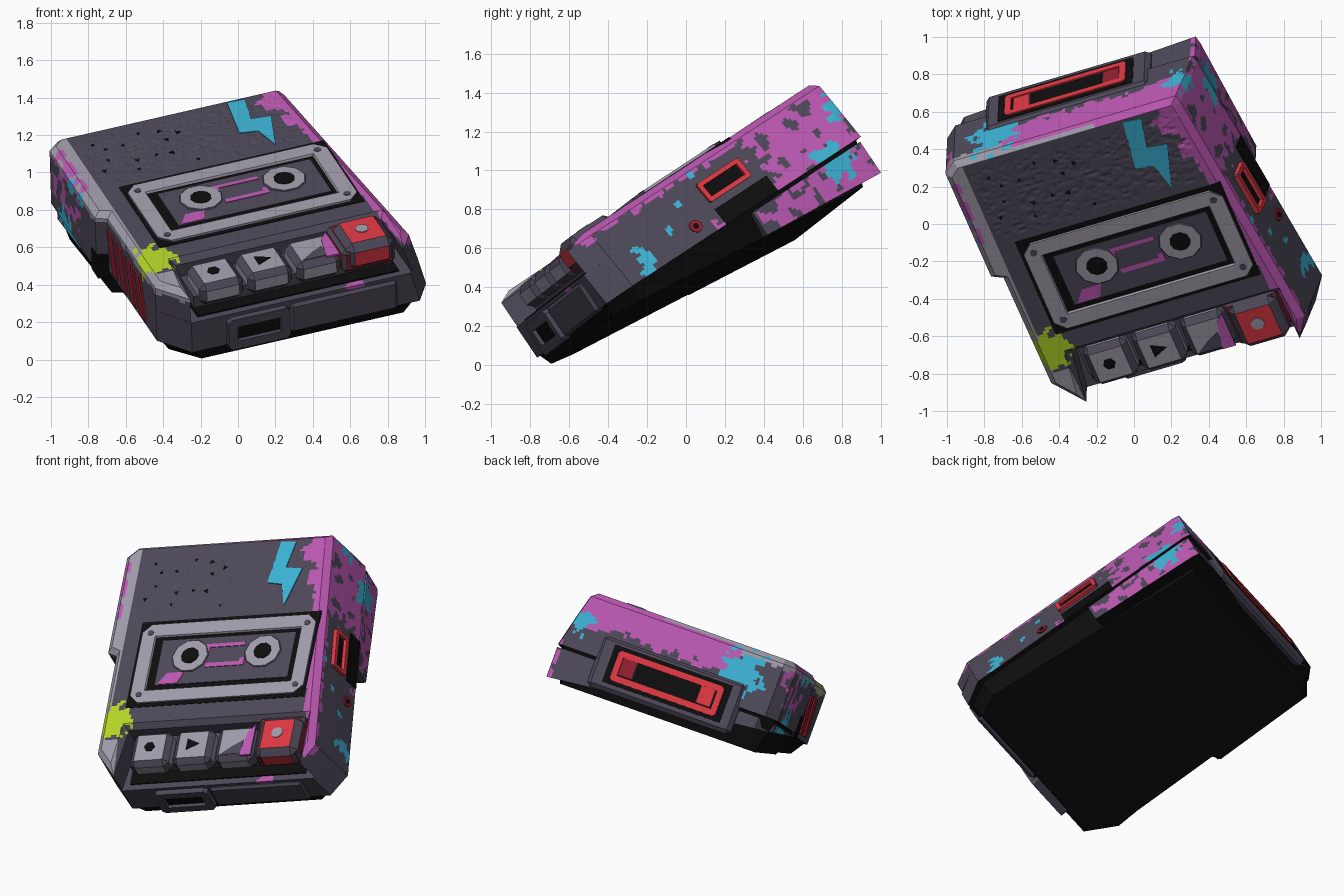
import bpy, bmesh, math, random
from mathutils import Vector, Matrix, noise

random.seed(4)
cube = bpy.data.objects.get("Cube")
if cube:
    bpy.data.objects.remove(cube)

# Flat colours
COLOURS = {
    "dark_purple": (0.075, 0.066, 0.098), "grey": (0.35, 0.33, 0.40),
    "pink": (0.51, 0.10, 0.45), "cyan": (0.045, 0.45, 0.66),
    "red": (0.72, 0.038, 0.055), "dark_red": (0.28, 0.014, 0.028),
    "lime": (0.46, 0.68, 0.02), "black": (0.004, 0.004, 0.004)}
PURPLE, GREY, PINK, CYAN, RED, DARK_RED, LIME, BLACK = range(len(COLOURS))
mats = []
for name, rgb in COLOURS.items():
    m = bpy.data.materials.new(name)
    m.use_nodes = True
    m.diffuse_color = (*rgb, 1)
    m.node_tree.nodes["Principled BSDF"].inputs["Base Color"].default_value = (*rgb, 1)
    mats.append(m)

# Tilt of the whole device: across, along and out of its face
u = Vector((0.937, 0.275, 0.214)).normalized()
v = Vector((-0.347, 0.782, 0.515))
v = (v - u * u.dot(v)).normalized()
TILT = Matrix.Translation((0.03, -0.18, 0.885)) @ Matrix((u, v, u.cross(v))).transposed().to_4x4()
SIDE = 3  # axis code for parts lying on the oblique side wall


def flare(w):
    return 0.28 * min(-w, 0.35)


def wall(b, w):
    return 0.622 - 0.1 * b + flare(w)


def finish(name, bm):
    me = bpy.data.meshes.new(name)
    bm.transform(TILT)
    bm.to_mesh(me)
    bm.free()
    for m in mats:
        me.materials.append(m)
    bpy.context.collection.objects.link(bpy.data.objects.new(name, me))


def solid(outline, h0, h1, colour, axis=2):
    """Prism of an outline, extruded along one local axis."""
    place = [lambda p, q, h: (h, p, q), lambda p, q, h: (p, h, q),
             lambda p, q, h: (p, q, h), lambda p, q, h: (h + wall(p, q), p, q)][axis]
    bm = bmesh.new()
    rings = [[bm.verts.new(place(p, q, h)) for p, q in outline] for h in (h0, h1)]
    n = len(outline)
    for ring in rings:
        bm.faces.new(ring)
    for i in range(n):
        j = (i + 1) % n
        bm.faces.new((rings[0][i], rings[0][j], rings[1][j], rings[1][i]))
    bmesh.ops.recalc_face_normals(bm, faces=bm.faces)
    for f in bm.faces:
        f.material_index = colour
    return bm


def rect(p0, p1, q0, q1):
    return [(p0, q0), (p1, q0), (p1, q1), (p0, q1)]


def circle(p, q, r, n=14):
    return [(p + r * math.cos(math.tau * i / n), q + r * math.sin(math.tau * i / n))
            for i in range(n)]


def soften(bm, size, test=lambda e: True):
    bmesh.ops.bevel(bm, geom=[e for e in bm.edges if test(e)], offset=size,
                    segments=1, affect='EDGES', clamp_overlap=True)


def prism(name, outline, h0, h1, colour, axis=2, bevel=0):
    bm = solid(outline, h0, h1, colour, axis)
    if bevel:
        soften(bm, bevel)
    finish(name, bm)


def frame(name, outline, h0, h1, colour, floor, axis, rim, depth, chamfer):
    """Raised block whose outer face is inset and sunk."""
    bm = solid(outline, h0, h1, colour, axis)
    k = axis % 3
    soften(bm, chamfer,
           lambda e: abs(e.verts[0].co[k] - e.verts[1].co[k]) > abs(h1 - h0) * 0.9)
    side = Vector([(h1 - h0) * (i == k) for i in range(3)]).normalized()
    bm.normal_update()
    f = max(bm.faces, key=lambda f: f.normal.dot(side) + f.calc_center_median().dot(side))
    bmesh.ops.inset_region(bm, faces=[f], thickness=rim)
    bmesh.ops.inset_region(bm, faces=[f], thickness=0.006)
    bmesh.ops.translate(bm, verts=f.verts[:], vec=-side * depth)
    f.material_index = floor
    finish(name, bm)


# Painted blobs: position, radius, colour
BLOBS = [((-0.65, -0.40, 0), 0.11, LIME), ((-0.5, 0.9, -0.17), 0.125, CYAN),
         ((0.55, 0.89, -0.19), 0.075, CYAN), ((0.65, 0.7, -0.4), 0.09, CYAN),
         ((0.74, -0.5, -0.23), 0.03, CYAN), ((0.75, -0.51, -0.29), 0.04, CYAN),
         ((0.76, -0.52, -0.34), 0.05, CYAN), ((0.71, -0.3, -0.24), 0.02, CYAN),
         ((0.67, -0.16, -0.15), 0.02, CYAN), ((0.63, 0.0, -0.06), 0.022, CYAN),
         ((-0.79, 0.36, -0.06), 0.05, CYAN), ((-0.8, 0.5, -0.06), 0.05, CYAN),
         ((-0.78, 0.6, -0.42), 0.12, CYAN), ((0.47, 0.78, 0), 0.09, PINK),
         ((0.52, 0.57, 0), 0.07, PINK), ((0.57, 0.42, 0), 0.05, PINK),
         ((0.34, -0.8, -0.18), 0.055, PINK)]


def paint(c, n):
    a, b, w = c
    wob, spots = noise.noise(c * 21), noise.noise(c * 15)
    edge = a - wall(b, w)
    if n.z < -0.4:
        return BLACK
    for p, r, colour in BLOBS:
        if (c - Vector(p)).length < r * (1 + 0.9 * wob):
            return colour
    if edge > -0.03 and b > 0.36 + 0.15 * wob and spots > -0.2:
        return PINK
    if edge > -0.03 and b > 0.16 and w < -0.41 and spots > -0.25:
        return PINK
    if edge > -0.07 and w > -0.05 + 0.04 * wob:
        return PINK
    if edge > -0.03 and -0.08 < b < 0.4 and -0.37 < w < -0.33 + 0.05 * wob:
        return PINK
    if b > 0.87 and a > -0.45 and -0.2 + 0.08 * wob < w < -0.02:
        return PINK
    if a < -0.74 and b > 0.35 and w > -0.28 and spots > 0.08:
        return PINK
    if w > -0.06 + 0.03 * wob and (a < -0.69 or b > 0.86 or (a < -0.6 and b < -0.55)):
        return PINK if b > 0.8 and a > 0.1 + 0.3 * wob else GREY
    return PURPLE


def painted(name, bm, step=0.018):
    """Flare the side wall, cut a fine grid and colour the cells by rule."""
    for vert in bm.verts:
        if vert.co.x > 0.4:
            vert.co.x += flare(vert.co.z)
    for axis in range(3):
        vals = [vert.co[axis] for vert in bm.verts]
        x, top = min(vals) + step, max(vals)
        no = Vector([float(i == axis) for i in range(3)])
        while x < top - 0.004:
            bmesh.ops.bisect_plane(bm, geom=bm.verts[:] + bm.edges[:] + bm.faces[:],
                                   plane_co=no * x, plane_no=no)
            x += step
    bm.normal_update()
    for f in bm.faces:
        f.material_index = paint(f.calc_center_median(), f.normal)
    # Rough speaker surface
    for vert in bm.verts:
        a, b, w = vert.co
        if w > -0.001 and -0.66 < a < 0.5 and 0.36 < b < 0.82:
            vert.co.z += random.choice((-0.004, 0, 0, 0, 0.002))
    finish(name, bm)


# Main shell: upper part is notched for the keys
back = [(-0.735, -0.62), (-0.74, 0.1), (-0.8, 0.13), (-0.8, 0.83), (-0.73, 0.895),
        (0.525, 0.895), (0.538, 0.85), (0.688, -0.66)]
upper = solid(back + [(0.61, -0.79), (0.605, -0.46), (-0.56, -0.46), (-0.6, -0.795)],
              -0.18, 0, PURPLE)
soften(upper, 0.032, lambda e: all(p.co.z > -0.01 for p in e.verts))
painted("upper_shell", upper)
lower = back + [(0.6, -0.8), (-0.6, -0.8)]
painted("middle_shell", solid(lower, -0.37, -0.18, PURPLE))


def underside(b):
    return -0.44 - 0.095 * (b + 0.78)


# Rear lower shell below the seam, deeper towards one side
rear = solid([(-0.785, 0.14), (-0.785, 0.78), (-0.69, 0.875), (0.53, 0.875), (0.54, 0.83),
              (0.605, 0.14)], -0.55, -0.39, PURPLE)
for vert in rear.verts:
    if vert.co.z < -0.5:
        vert.co.z = -0.47 - 0.1 * vert.co.x - 0.08 * (vert.co.y - 0.14)
painted("rear_lower_shell", rear)

# Black tapered base
base = solid(lower, -0.5, -0.36, BLACK)
for vert in base.verts:
    a, b, w = vert.co
    a += 0.08 * (a > 0)
    if w < -0.45:
        b = min(b, 0.8)
        vert.co = (a * 0.9, b * 0.97, underside(b))
    else:
        vert.co = (a * 0.985, b * 0.985, w)
finish("base", base)

# Cassette window
prism("window_surround", rect(-0.595, 0.575, -0.315, 0.315), -0.01, 0.003, BLACK)
frame("cassette_frame", rect(-0.575, 0.56, -0.29, 0.285), 0, 0.016, GREY, BLACK, 2, 0.095, 0.012, 0.055)
prism("cassette_label", rect(-0.43, 0.44, -0.165, 0.165), 0.003, 0.008, PURPLE)
for side, a in (("left", 0.245), ("right", -0.23)):
    prism(side + "_reel", circle(a, 0.036, 0.12, 10), 0.004, 0.016, GREY, bevel=0.005)
    prism(side + "_reel_hole", circle(a, 0.036, 0.058, 10), 0.013, 0.019, BLACK)
for i, r in enumerate([rect(-0.12, 0.12, 0.09, 0.115), rect(-0.12, 0.1, -0.055, -0.025),
                       rect(0.1, 0.13, -0.055, 0.0), rect(-0.14, -0.11, 0.06, 0.115)]):
    prism(f"tape_line_{i}", r, 0.006, 0.012, PINK)
prism("label_mark", [(-0.414, -0.16), (-0.284, -0.16), (-0.25, -0.08), (-0.362, -0.08)],
      0.006, 0.012, PINK)
for i, (a, b) in enumerate([(x, y) for x in (-0.52, 0.505) for y in (-0.23, 0.225)]):
    prism(f"frame_screw_{i}", circle(a, b, 0.02, 8), 0.012, 0.019, PURPLE)

# Lightning bolt and holes on the speaker
prism("lightning_bolt", [(0.22, 0.85), (0.32, 0.84), (0.285, 0.655), (0.395, 0.64),
                         (0.32, 0.37), (0.28, 0.53), (0.18, 0.55)], 0, 0.006, CYAN)
for i in range(14):
    a, b = random.uniform(-0.65, -0.1), random.uniform(0.38, 0.8)
    t, s = random.uniform(0, math.tau), random.uniform(0.01, 0.018)
    prism(f"speaker_hole_{i}", [(a + s * math.cos(t + k * 2), b + s * math.sin(t + k * 2))
                                for k in range(3)], 0, 0.004, BLACK)

# Keys in the notch
prism("key_well", rect(-0.55, 0.6, -0.76, -0.47), -0.18, -0.172, BLACK)
prism("key_bed", rect(-0.54, 0.59, -0.68, -0.47), -0.18, -0.1, PURPLE)
for i, a in enumerate((-0.39, -0.113, 0.165)):
    prism(f"key_{i}", rect(a - 0.125, a + 0.125, -0.73, -0.48), -0.15, -0.02, GREY, bevel=0.032)
prism("record_key_bed", rect(0.3, 0.6, -0.72, -0.44), -0.15, -0.01, DARK_RED, bevel=0.02)
prism("record_key", rect(0.32, 0.595, -0.74, -0.455), -0.14, 0.025, RED, bevel=0.04)
prism("record_dot", circle(0.455, -0.59, 0.037, 10), 0.02, 0.03, GREY)
prism("play_mark", [(-0.15, -0.56), (-0.15, -0.64), (-0.07, -0.6)], -0.023, -0.015, BLACK)
prism("stop_mark", circle(-0.395, -0.6, 0.035, 6), -0.023, -0.015, BLACK)
prism("key_wear", [(0.08, -0.695), (0.22, -0.695), (0.22, -0.6), (0.15, -0.64)],
      -0.023, -0.016, PURPLE)
prism("key_paint", [(0.21, -0.71), (0.285, -0.71), (0.285, -0.49), (0.24, -0.54)],
      -0.025, -0.015, PINK)

# Front panels
frame("front_socket", rect(-0.4, -0.05, -0.39, -0.2), -0.76, -0.835, PURPLE, BLACK, 1, 0.055, 0.02, 0.02)
prism("front_panel", rect(-0.04, 0.57, -0.38, -0.2), -0.82, -0.76, PURPLE, axis=1, bevel=0.015)

# Left side wall: slot, recess and jack
frame("side_slot", rect(-0.02, 0.26, -0.23, -0.11), -0.03, 0.024, RED, BLACK, SIDE, 0.028, 0.018, 0.008)
prism("side_recess", rect(-0.02, 0.33, -0.37, -0.27), -0.03, 0.004, BLACK, axis=SIDE)
prism("jack_ring", circle(-0.165, -0.29, 0.035, 10), -0.02, 0.006, DARK_RED, axis=SIDE)
prism("jack_hole", circle(-0.165, -0.29, 0.015, 8), -0.02, 0.01, BLACK, axis=SIDE)

# Right side wall: slanted vents and seam notch
for i in range(4):
    b = 0.02 - 0.14 * i
    prism(f"side_vent_{i}", [(b, -0.1), (b + 0.08, -0.1), (b + 0.01, -0.34), (b - 0.07, -0.34)],
          -0.747, -0.72, DARK_RED, axis=0)
prism("side_notch", rect(0.1, 0.2, -0.4, -0.26), -0.803, -0.72, BLACK, axis=0)

# Back panel with its red bay
prism("back_panel", rect(-0.56, 0.38, -0.55, -0.22), 0.84, 0.91, PURPLE, axis=1, bevel=0.025)
prism("back_groove", rect(-0.48, 0.29, -0.5, -0.26), 0.88, 0.914, BLACK, axis=1)
frame("back_bay", rect(-0.44, 0.25, -0.475, -0.285), 0.87, 0.922, RED, BLACK, 1, 0.04, 0.035, 0.015)
prism("bay_bar", rect(-0.22, 0.08, -0.39, -0.35), 0.87, 0.912, CYAN, axis=1)
for i, (a, colour) in enumerate(((-0.4, RED), (0.11, DARK_RED))):
    prism(f"bay_block_{i}", rect(a, a + 0.11, -0.44, -0.31), 0.87, 0.92, colour, axis=1, bevel=0.01)
